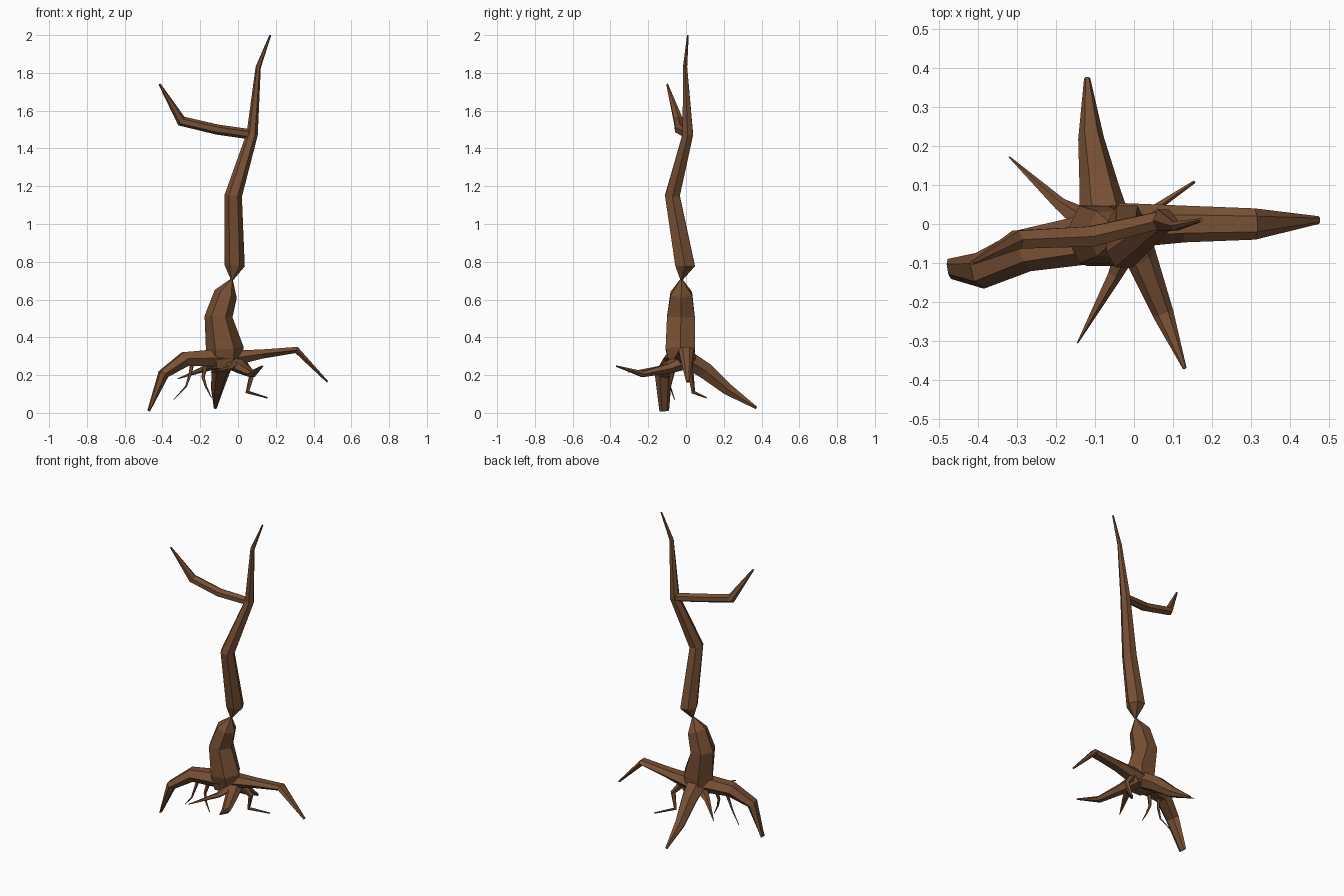
import bpy, bmesh, math
from mathutils import Vector

cube = bpy.data.objects.get("Cube")
if cube:
    bpy.data.objects.remove(cube, do_unlink=True)

BROWN = (0.185, 0.08, 0.034, 1)
bark = bpy.data.materials.new("brown bark")
bark.diffuse_color = BROWN
bark.use_nodes = True
bsdf = bark.node_tree.nodes["Principled BSDF"]
bsdf.inputs["Base Color"].default_value = BROWN
bsdf.inputs["Roughness"].default_value = 0.9


def limb(name, path, side, sides=6, phase=0.0):
    """Faceted tapering tube; path rows are x, y, z, radius along side, other radius."""
    pts = [Vector(p[:3]) for p in path]
    bm = bmesh.new()
    rings = []
    for i, p in enumerate(path):
        before = (pts[i] - pts[max(i - 1, 0)]).normalized()
        after = (pts[min(i + 1, len(pts) - 1)] - pts[i]).normalized()
        t = (before + after).normalized()
        a = Vector(side)
        a = (a - t * a.dot(t)).normalized()
        b = t.cross(a)
        ring = []
        for k in range(sides):
            w = 2 * math.pi * k / sides + phase
            ring.append(bm.verts.new(pts[i] + a * p[3] * math.cos(w) + b * p[4] * math.sin(w)))
        rings.append(ring)
    for r0, r1 in zip(rings, rings[1:]):
        for k in range(sides):
            j = (k + 1) % sides
            bm.faces.new((r0[k], r0[j], r1[j], r1[k]))
    bm.faces.new(rings[0][::-1])
    bm.faces.new(rings[-1])
    bmesh.ops.recalc_face_normals(bm, faces=bm.faces)
    mesh = bpy.data.meshes.new(name)
    bm.to_mesh(mesh)
    bm.free()
    mesh.materials.append(bark)
    obj = bpy.data.objects.new(name, mesh)
    bpy.context.collection.objects.link(obj)
    return obj


# Trunk, pinched to a point in the middle
limb("lower_trunk", [
    (-0.07, -0.02, 0.24, 0.085, 0.07),
    (-0.07, -0.03, 0.34, 0.100, 0.09),
    (-0.103, -0.027, 0.51, 0.074, 0.085),
    (-0.065, -0.025, 0.63, 0.062, 0.066),
    (-0.032, -0.025, 0.71, 0.004, 0.004)], (1, 0, 0))
limb("upper_trunk", [
    (-0.032, -0.025, 0.70, 0.004, 0.004),
    (-0.018, -0.005, 0.78, 0.054, 0.060),
    (-0.025, -0.072, 1.15, 0.046, 0.045),
    (0.075, 0.010, 1.475, 0.030, 0.032),
    (0.107, -0.005, 1.83, 0.014, 0.013),
    (0.171, 0.010, 2.00, 0.005, 0.005)], (1, 0, 0))

# Side branch
limb("side_branch", [
    (0.065, 0.010, 1.475, 0.025, 0.027),
    (-0.11, -0.032, 1.500, 0.030, 0.027),
    (-0.30, -0.040, 1.545, 0.027, 0.028),
    (-0.415, -0.100, 1.74, 0.005, 0.006)], (0, 1, 0), phase=math.pi / 6)

# Main roots
limb("left_root", [
    (-0.06, -0.005, 0.285, 0.060, 0.050),
    (0.13, 0.000, 0.312, 0.047, 0.028),
    (0.31, 0.000, 0.333, 0.040, 0.020),
    (0.473, 0.010, 0.165, 0.010, 0.006)], (0, 1, 0))
limb("right_root", [
    (-0.03, -0.025, 0.285, 0.065, 0.045),
    (-0.15, -0.045, 0.290, 0.062, 0.050),
    (-0.28, -0.068, 0.285, 0.055, 0.044),
    (-0.395, -0.120, 0.205, 0.047, 0.030),
    (-0.473, -0.115, 0.010, 0.026, 0.006)], (-0.2, 1, 0))
limb("back_root", [
    (-0.07, -0.02, 0.30, 0.070, 0.055),
    (-0.09, 0.10, 0.225, 0.050, 0.050),
    (-0.11, 0.22, 0.125, 0.033, 0.035),
    (-0.12, 0.373, 0.026, 0.008, 0.008)], (1, 0, 0))
limb("front_root", [
    (-0.03, 0.01, 0.275, 0.060, 0.045),
    (0.02, -0.09, 0.235, 0.040, 0.030),
    (0.075, -0.23, 0.205, 0.027, 0.018),
    (0.13, -0.37, 0.248, 0.005, 0.004)], (1, 0.35, 0))

# Smaller roots
limb("front_small_root", [
    (-0.015, -0.05, 0.27, 0.035, 0.030),
    (-0.05, -0.13, 0.235, 0.020, 0.016),
    (-0.145, -0.305, 0.215, 0.002, 0.002)], (1, -0.5, 0), 5)
limb("back_small_root", [
    (-0.10, -0.01, 0.27, 0.040, 0.035),
    (-0.19, 0.05, 0.23, 0.018, 0.016),
    (-0.32, 0.172, 0.18, 0.002, 0.002)], (0.6, 1, 0), 5)

# Thin hanging rootlets: bend points with radii
rootlets = {
    "left_rootlet": [(0.03, 0.01, 0.26, 0.022), (0.075, 0.025, 0.205, 0.016),
                     (0.05, 0.038, 0.11, 0.011), (0.155, 0.108, 0.08, 0.004)],
    "middle_rootlet": [(-0.17, -0.06, 0.26, 0.014), (-0.185, -0.075, 0.19, 0.009),
                       (-0.17, -0.085, 0.14, 0.006), (-0.14, -0.09, 0.08, 0.002)],
    "right_rootlet": [(-0.24, -0.06, 0.27, 0.012), (-0.255, -0.08, 0.20, 0.008),
                      (-0.275, -0.085, 0.14, 0.005), (-0.34, -0.06, 0.07, 0.002)],
}
for name, rows in rootlets.items():
    limb(name, [(x, y, z, r, r) for x, y, z, r in rows], (0, 1, 0), 5)
